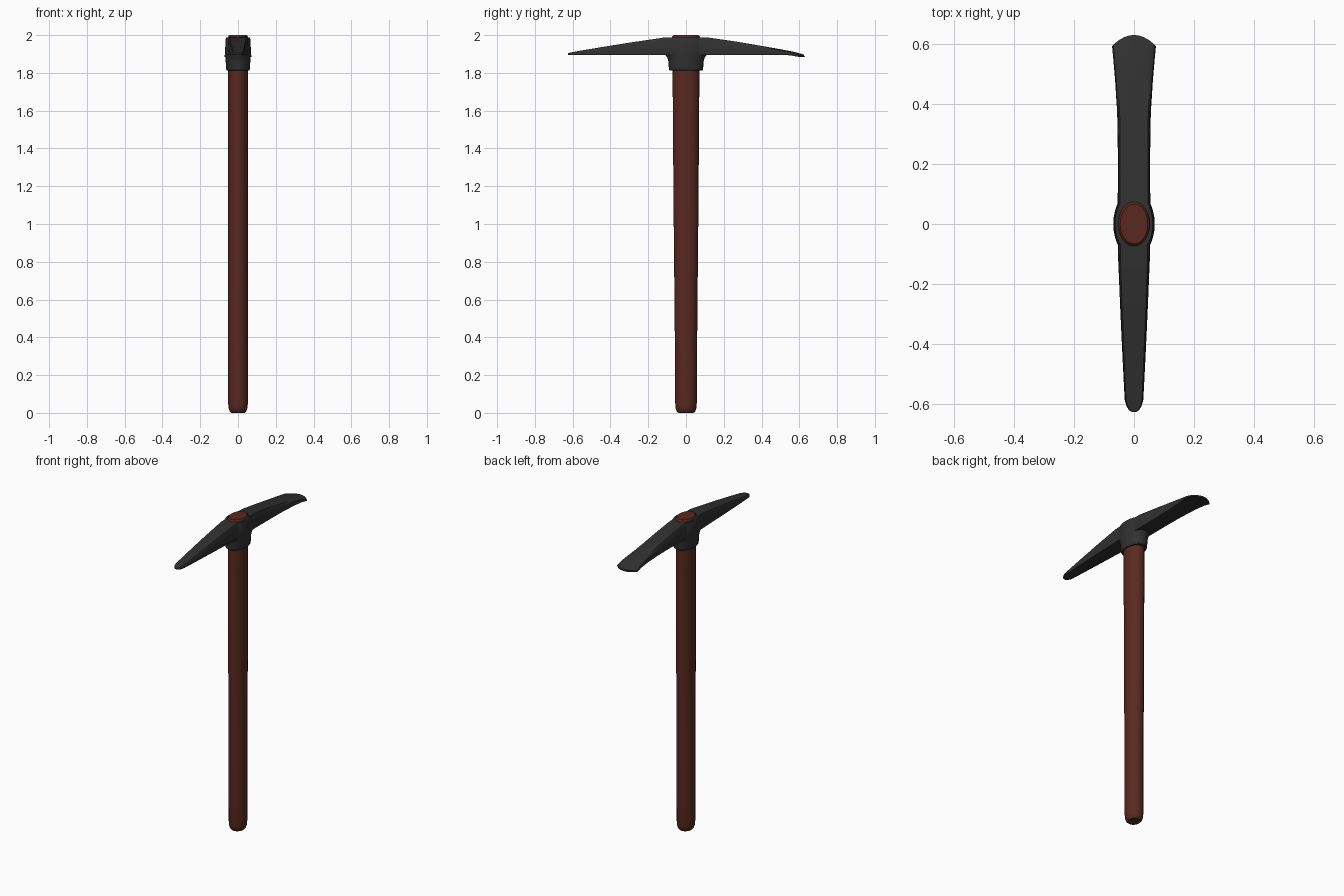
import bpy, bmesh, math

if "Cube" in bpy.data.objects:
    bpy.data.objects.remove(bpy.data.objects["Cube"])


def material(name, rgb):
    m = bpy.data.materials.new(name)
    m.diffuse_color = (*rgb, 1)
    m.use_nodes = True
    m.node_tree.nodes["Principled BSDF"].inputs["Base Color"].default_value = m.diffuse_color
    return m


def loft(name, rings, mat, angle=35):
    """Skin a list of equal-length closed rings and cap both ends."""
    bm = bmesh.new()
    loops = [[bm.verts.new(p) for p in ring] for ring in rings]
    n = len(loops[0])
    for a, b in zip(loops, loops[1:]):
        for i in range(n):
            j = (i + 1) % n
            bm.faces.new((a[i], a[j], b[j], b[i]))
    bm.faces.new(loops[0])
    bm.faces.new(loops[-1])
    bmesh.ops.recalc_face_normals(bm, faces=bm.faces[:])
    mesh = bpy.data.meshes.new(name)
    bm.to_mesh(mesh)
    bm.free()
    obj = bpy.data.objects.new(name, mesh)
    bpy.context.collection.objects.link(obj)
    mesh.materials.append(mat)
    bpy.ops.object.select_all(action='DESELECT')
    obj.select_set(True)
    bpy.context.view_layer.objects.active = obj
    bpy.ops.object.shade_smooth_by_angle(angle=math.radians(angle))
    return obj


def ellipse(z, rx, ry, n=32):
    return [(rx * math.cos(2 * math.pi * i / n), ry * math.sin(2 * math.pi * i / n), z)
            for i in range(n)]


def blade_ring(y, w, bottom, top, bulge=0, across=8):
    """Chamfered bar section; bulge bows the middle outward along y."""
    t = top - bottom
    xs = [-1 + 2 * i / across for i in range(across + 1)]
    low = [(x * w * 0.97, bottom) for x in xs]
    side = [(w, bottom + t * 0.15), (w * 0.95, top - t * 0.15)]
    high = [(-x * w * 0.85, top) for x in xs]
    pts = low + side + high + [(-x, z) for x, z in reversed(side)]
    return [(x, y + bulge * (1 - min(1, abs(x) / w) ** 2), z) for x, z in pts]


wood = material("red_wood", (0.10, 0.022, 0.014))
iron = material("dark_iron", (0.03, 0.03, 0.03))

# Oval handle, deeper towards the head, with rounded ends
loft("handle", [ellipse(*r) for r in [
    (0.0, 0.036, 0.040), (0.008, 0.044, 0.049), (0.025, 0.050, 0.055),
    (0.05, 0.052, 0.057), (0.5, 0.052, 0.060), (1.0, 0.052, 0.065),
    (1.5, 0.052, 0.069), (1.8, 0.052, 0.071), (1.985, 0.053, 0.075),
    (1.995, 0.051, 0.072), (2.0, 0.046, 0.066)]], wood)

# Oval socket that flares into the arms
loft("socket", [ellipse(*r) for r in [
    (1.812, 0.058, 0.084), (1.816, 0.062, 0.089), (1.825, 0.064, 0.091),
    (1.86, 0.065, 0.093), (1.88, 0.067, 0.098), (1.896, 0.069, 0.110),
    (1.93, 0.068, 0.112), (1.98, 0.065, 0.110), (1.988, 0.062, 0.105)]], iron)

# Arms: narrow pick towards the front, flared adze towards the back
loft("pick_and_adze", [blade_ring(*r) for r in [
    (-0.625, 0.008, 1.895, 1.904), (-0.619, 0.017, 1.895, 1.906),
    (-0.606, 0.025, 1.895, 1.909), (-0.585, 0.031, 1.896, 1.913),
    (-0.45, 0.038, 1.896, 1.936), (-0.3, 0.045, 1.896, 1.960),
    (-0.11, 0.053, 1.896, 1.988), (0.0, 0.055, 1.896, 1.990),
    (0.11, 0.054, 1.896, 1.988), (0.25, 0.054, 1.896, 1.968),
    (0.37, 0.056, 1.896, 1.948), (0.48, 0.063, 1.896, 1.927, 0.01),
    (0.55, 0.069, 1.893, 1.911, 0.025), (0.592, 0.073, 1.885, 1.895, 0.037)]], iron)
